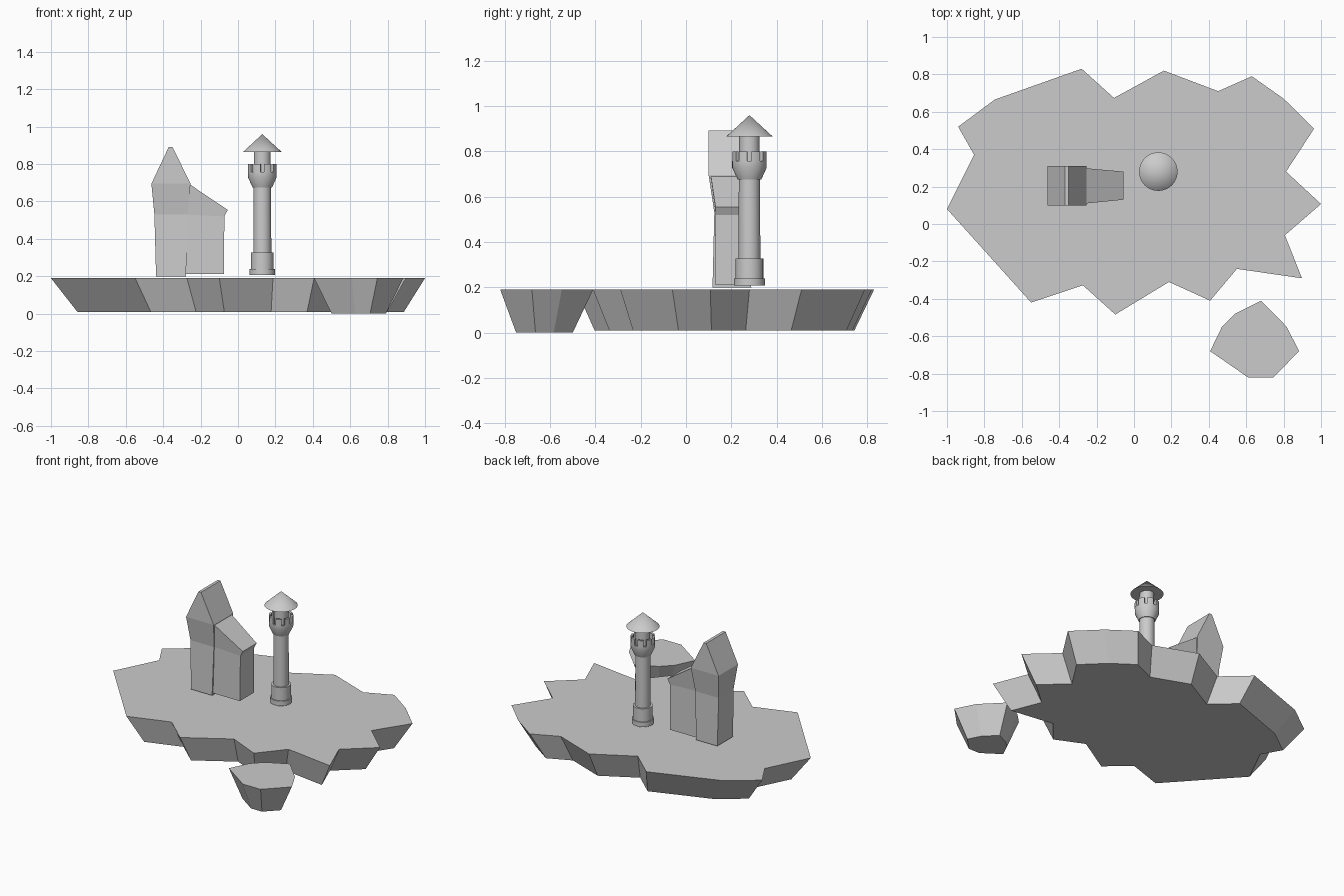
import bpy, bmesh, math

if "Cube" in bpy.data.objects:
    bpy.data.objects.remove(bpy.data.objects["Cube"])

stone = bpy.data.materials.new("grey_stone")
stone.diffuse_color = (0.6, 0.6, 0.6, 1)
stone.use_nodes = True
stone.node_tree.nodes["Principled BSDF"].inputs["Base Color"].default_value = stone.diffuse_color


def finish(name, bm, smooth=False):
    bmesh.ops.recalc_face_normals(bm, faces=bm.faces)
    mesh = bpy.data.meshes.new(name)
    bm.to_mesh(mesh)
    bm.free()
    mesh.materials.append(stone)
    ob = bpy.data.objects.new(name, mesh)
    bpy.context.collection.objects.link(ob)
    if smooth:
        bpy.ops.object.select_all(action='DESELECT')
        ob.select_set(True)
        bpy.context.view_layer.objects.active = ob
        bpy.ops.object.shade_smooth_by_angle(angle=math.radians(30))
    return ob


def loft(name, rings):
    """Closed solid through rings of equal point count."""
    bm = bmesh.new()
    vs = [[bm.verts.new(p) for p in ring] for ring in rings]
    n = len(vs[0])
    for a, b in zip(vs, vs[1:]):
        for i in range(n):
            j = (i + 1) % n
            bm.faces.new((a[i], a[j], b[j], b[i]))
    bm.faces.new(vs[0][::-1])
    bm.faces.new(vs[-1])
    return finish(name, bm)


def island(name, outline, z0, z1, scale, cx, cy):
    """Slab whose underside is the outline shrunk about a centre."""
    low = [(cx + (x - cx) * scale, cy + (y - cy) * scale, z0) for x, y in outline]
    return loft(name, [low, [(x, y, z1) for x, y in outline]])


def rect(x0, x1, y0, y1, za, zb=None):
    """Rectangle ring, height za on the left and zb on the right."""
    zb = za if zb is None else zb
    return [(x0, y0, za), (x1, y0, zb), (x1, y1, zb), (x0, y1, za)]


TX, TY, SEG = 0.13, 0.28, 32


def lathe(name, profile):
    """Turn an (r, z) profile round the tower axis."""
    bm = bmesh.new()
    vs = [bm.verts.new((TX + r, TY, z)) for r, z in profile]
    edges = [bm.edges.new(p) for p in zip(vs, vs[1:])]
    bmesh.ops.spin(bm, geom=vs + edges, cent=(TX, TY, 0), axis=(0, 0, 1),
                   angle=2 * math.pi, steps=SEG)
    bmesh.ops.remove_doubles(bm, verts=bm.verts, dist=1e-5)
    return finish(name, bm, True)


# Islands
main = [(-1, .08), (-.55, -.42), (-.273, -.328), (-.10, -.484), (.187, -.31),
        (.407, -.41), (.55, -.24), (.898, -.29), (.807, -.06), (1, .107),
        (.813, .28), (.963, .51), (.80, .67), (.63, .79), (.45, .71),
        (.16, .82), (-.107, .674), (-.28, .83), (-.745, .665), (-.94, .52),
        (-.855, .37)]
island("main_island", main, 0.01, 0.19, 0.873, 0.11, 0.15)
islet = [(.407, -.68), (.61, -.82), (.745, -.82), (.883, -.68),
         (.815, -.548), (.68, -.41), (.54, -.48), (.47, -.55)]
island("small_island", islet, 0.0, 0.19, 0.61, 0.646, -0.64)

# Tall house: straight base, flared upper floor, steep roof with narrow ridge
loft("tall_house", [
    rect(-.438, -.278, .117, .288, .20),
    rect(-.447, -.270, .125, .285, .53),
    rect(-.463, -.254, .100, .310, .695),
    rect(-.370, -.350, .100, .310, .892)])

# Lean-to with sloping roof and shallow eaves
loft("side_house", [
    rect(-.290, -.075, .127, .280, .212),
    rect(-.280, -.073, .130, .278, .53, .52),
    rect(-.256, -.055, .110, .298, .690, .555)[:1]
    + [(-.055, .130, .555), (-.055, .280, .555), (-.256, .298, .690)]])

# Lighthouse tower
lathe("tower_base", [(0, .207), (.068, .207), (.068, .239), (0, .239)])
lathe("tower_plinth", [(0, .23), (.061, .23), (.061, .328), (0, .328)])
lathe("tower_shaft", [(0, .32), (.048, .32), (.047, .69), (0, .69)])
lathe("gallery", [(0, .675), (.052, .675), (.076, .728), (.076, .758),
                  (.062, .758), (.062, .735), (0, .735)])
lathe("lantern", [(0, .73), (.045, .73), (.045, .87), (0, .87)])
lathe("cone_roof", [(0, .865), (.103, .865), (0, .96)])

# Battlements round the gallery
bm = bmesh.new()
COUNT, STEPS = 8, 4
width = 2 * math.pi / COUNT * 0.66
for k in range(COUNT):
    mid = math.pi / 2 + (k + 0.5) * 2 * math.pi / COUNT
    rows = []
    for s in range(STEPS + 1):
        a = mid + width * (s / STEPS - 0.5)
        rows.append([bm.verts.new((TX + r * math.cos(a), TY + r * math.sin(a), z))
                     for r, z in ((.062, .757), (.076, .757), (.076, .80), (.062, .80))])
    for a, b in zip(rows, rows[1:]):
        for i in range(4):
            j = (i + 1) % 4
            bm.faces.new((a[i], a[j], b[j], b[i]))
    bm.faces.new(rows[0][::-1])
    bm.faces.new(rows[-1])
finish("battlements", bm, True)
